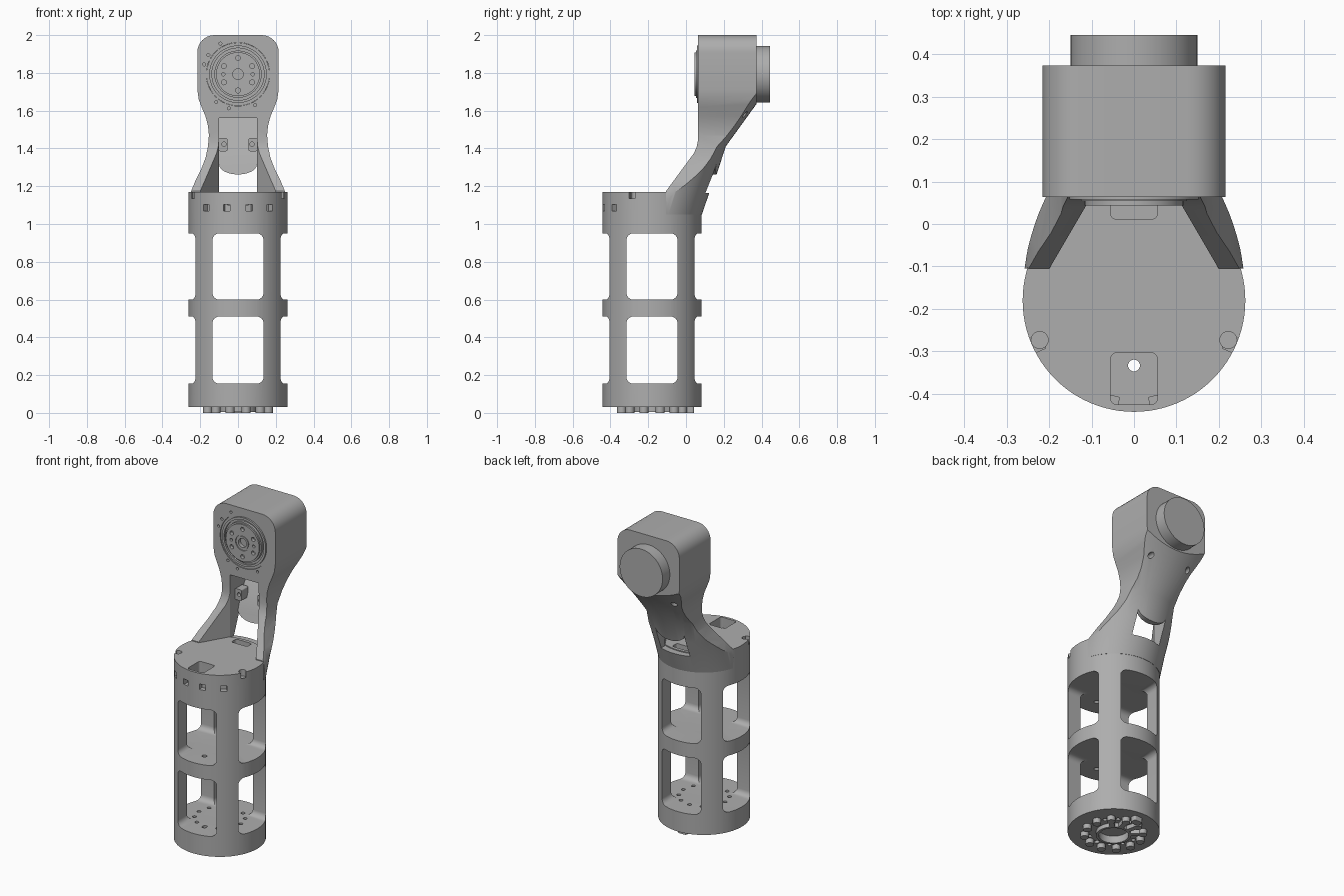
import bpy, bmesh
from math import sin, cos, pi, radians
from mathutils import Matrix, Vector

if "Cube" in bpy.data.objects:
    bpy.data.objects.remove(bpy.data.objects["Cube"])

grey = bpy.data.materials.new("machined_grey")
grey.use_nodes = True
GREY = (0.42, 0.42, 0.42, 1)
grey.diffuse_color = GREY
grey.node_tree.nodes["Principled BSDF"].inputs["Base Color"].default_value = GREY

AXIS_Y = -0.18      # centre line of the cage
HUB_Z = 1.793       # centre line of the joint
R = 0.262           # cage radius


def finish(name, bm):
    bmesh.ops.remove_doubles(bm, verts=bm.verts, dist=1e-5)
    bmesh.ops.recalc_face_normals(bm, faces=bm.faces)
    me = bpy.data.meshes.new(name)
    bm.to_mesh(me)
    bm.free()
    me.materials.append(grey)
    ob = bpy.data.objects.new(name, me)
    bpy.context.collection.objects.link(ob)
    return ob


def prism(name, pts, axis, a, b):
    """Extrude a 2D outline along an axis from a to b."""
    place = {"x": lambda u, v, t: (t, u, v),
             "y": lambda u, v, t: (u, t, v),
             "z": lambda u, v, t: (u, v, t)}[axis]
    bm = bmesh.new()
    ends = [[bm.verts.new(place(u, v, t)) for u, v in pts] for t in (a, b)]
    bm.faces.new(ends[0])
    bm.faces.new(ends[1])
    for i in range(len(pts)):
        j = (i + 1) % len(pts)
        bm.faces.new((ends[0][i], ends[0][j], ends[1][j], ends[1][i]))
    return finish(name, bm)


def rounded(u0, u1, v0, v1, r, n=6):
    """Outline of a rectangle with round corners."""
    corners = [(u1 - r, v1 - r), (u0 + r, v1 - r), (u0 + r, v0 + r), (u1 - r, v0 + r)]
    return [(cu + r * cos(pi / 2 * (k + i / n)), cv + r * sin(pi / 2 * (k + i / n)))
            for k, (cu, cv) in enumerate(corners) for i in range(n + 1)]


def disc(u, v, r, n=20):
    return [(u + r * cos(2 * pi * i / n), v + r * sin(2 * pi * i / n)) for i in range(n)]


def lathe(name, profile, matrix, steps=96):
    """Spin a closed (radius, height) outline about local z."""
    bm = bmesh.new()
    vs = [bm.verts.new((r, 0, h)) for r, h in profile]
    es = [bm.edges.new((vs[i], vs[(i + 1) % len(vs)])) for i in range(len(vs))]
    bmesh.ops.spin(bm, geom=vs + es, axis=(0, 0, 1), cent=(0, 0, 0),
                   angle=2 * pi, steps=steps)
    bm.transform(matrix)
    bmesh.ops.dissolve_degenerate(bm, edges=bm.edges, dist=1e-6)
    return finish(name, bm)


def boolean(ob, tool, op="DIFFERENCE", keep=False):
    mod = ob.modifiers.new("cut", "BOOLEAN")
    mod.operation, mod.solver, mod.object = op, "EXACT", tool
    bpy.context.view_layer.objects.active = ob
    bpy.ops.object.modifier_apply(modifier=mod.name)
    if not keep:
        bpy.data.objects.remove(tool)


def radial_box(angle, r0, r1, width, z0, z1):
    """Box pointing outward from the cage, angle measured from the front."""
    a = radians(angle)
    out, side = Vector((sin(a), -cos(a))), Vector((cos(a), sin(a)))
    c = Vector((0, AXIS_Y))
    pts = [c + out * r + side * s * width / 2
           for r, s in ((r0, -1), (r0, 1), (r1, 1), (r1, -1))]
    return prism("cutter", pts, "z", z0, z1)


# Cylindrical cage with stepped end plates
at_axis = Matrix.Translation((0, AXIS_Y, 0))
cage_profile = [(0, 0.03), (R, 0.03), (R, 1.17), (0, 1.17), (0, 1.03), (0.13, 1.03),
                (0.13, 0.985), (0.17, 0.985), (0.17, 1.01), (0.205, 1.01),
                (0.205, 0.97), (0.228, 0.97), (0.228, 0.13), (0.205, 0.13),
                (0.205, 0.10), (0.175, 0.10), (0.175, 0.08), (0.12, 0.08),
                (0.12, 0.06), (0, 0.06)]
cage = lathe("cage", cage_profile, at_axis)
W = 0.135
for z0, z1 in ((0.155, 0.51), (0.60, 0.95)):
    boolean(cage, prism("cutter", rounded(-W, W, z0, z1, 0.035), "y", -1, 1))
    boolean(cage, prism("cutter", rounded(AXIS_Y - W, AXIS_Y + W, z0, z1, 0.035), "x", -1, 1))

# Rim pits, screw notches, front slot and cable hole
for s in (-1, 1):
    for angle in (13, 40):
        boolean(cage, radial_box(s * angle, 0.23, 0.3, 0.036, 1.068, 1.103))
    boolean(cage, radial_box(s * 66, 0.235, 0.3, 0.036, 1.135, 1.2))
    boolean(cage, prism("cutter", disc(s * 0.222, -0.273, 0.02), "z", 1.13, 1.2))
boolean(cage, prism("cutter", rounded(-0.055, 0.055, -0.425, -0.303, 0.015), "z", 1.10, 1.2))
boolean(cage, prism("cutter", disc(0, -0.333, 0.014), "z", -0.1, 1.3))
# Ring of holes and central bore in the floor
for i in range(12):
    a = radians(30 * i)
    boolean(cage, prism("cutter", disc(0.145 * cos(a), AXIS_Y + 0.145 * sin(a), 0.012, 12),
                        "z", 0, 0.2))
boolean(cage, prism("cutter", disc(0, AXIS_Y, 0.085, 48), "z", 0.02, 0.05))

# Foot flange: ring, lugs and spokes
lathe("foot_ring", [(0.085, 0.005), (0.1, 0.005), (0.1, 0.035), (0.085, 0.035)], at_axis, 48)
for i in range(12):
    a = radians(15 + 30 * i)
    prism("foot_lug", disc(0.166 * cos(a), AXIS_Y + 0.166 * sin(a), 0.024, 16), "z", 0, 0.035)
for angle in (135, 165, 195, 225):
    radial_box(angle, 0.095, 0.16, 0.03, 0.004, 0.035).name = "foot_spoke"
prism("foot_tab", rounded(-0.03, 0.03, 0.0, 0.043, 0.012), "z", 0, 0.035)

# Arm: rounded sweep from the cage, trimmed by the front and side outlines
rings = [(1.05, 0.084, 0.262), (1.17, 0.125, 0.262), (1.27, 0.165, 0.265),
         (1.41, 0.21, 0.3), (1.635, 0.373, 0.5), (1.75, 0.46, 0.6), (2.1, 0.6, 0.7)]
bm = bmesh.new()
N = 96
loops = [[bm.verts.new((u, v, z)) for u, v in disc(0, back - r, r, N)] for z, back, r in rings]
for lo, hi in zip(loops, loops[1:]):
    for i in range(N):
        j = (i + 1) % N
        bm.faces.new((lo[i], lo[j], hi[j], hi[i]))
bm.faces.new(loops[0])
bm.faces.new(loops[-1])
arm = finish("arm", bm)

half = [(0.27, 1.0), (0.261, 1.1), (0.25, 1.17), (0.225, 1.23), (0.195, 1.29), (0.172, 1.35),
        (0.159, 1.41), (0.154, 1.47), (0.159, 1.52), (0.172, 1.57), (0.193, 1.62),
        (0.208, 1.66), (0.215, 1.71)]
half += [(0.125 + 0.09 * cos(pi / 16 * i), 1.91 + 0.09 * sin(pi / 16 * i)) for i in range(9)]
outline = half + [(-x, z) for x, z in reversed(half)]
boolean(arm, prism("cutter", outline, "y", -1, 1), "INTERSECT")
side = [(0.373, 2.1), (0.063, 2.1), (0.063, 1.44), (0.057, 1.41), (0.042, 1.375),
        (-0.105, 1.175), (-0.105, 1.0), (0.373, 1.0)]
boolean(arm, prism("cutter", side, "x", -1, 1), "INTERSECT")

# Channel between the legs, and the opening under the back panel
pocket = [(-0.4, 1.165), (0.085, 1.165), (0.13, 1.27), (0.175, 1.41), (0.27, 1.56), (-0.4, 1.56)]
boolean(arm, prism("cutter", pocket, "x", -0.1, 0.1))
flare = [(-0.205, -0.115), (0.205, -0.115), (0.1, 0.065), (-0.1, 0.065)]
boolean(arm, prism("cutter", flare, "z", 1.165, 1.5))
arch = [(-0.1, 1.164), (0.1, 1.164)]
arch += [(0.1 * cos(pi * i / 12), 1.315 - 0.053 * sin(pi * i / 12)) for i in range(13)]
boolean(arm, prism("cutter", arch, "y", -0.5, 0.5))

# Rear slot through the cage top and arm root
rear_slot = prism("cutter", rounded(-0.055, 0.055, 0.012, 0.06, 0.012), "z", 1.10, 1.3)
boolean(cage, rear_slot, keep=True)
boolean(arm, rear_slot)

# Seat for the joint, small pits around it and screw holes behind
boolean(arm, prism("cutter", disc(0, HUB_Z, 0.168, 72), "y", -0.1, 0.085))
for angle in (120, 147, 164, 232, 255, 299):
    a = radians(angle)
    boolean(arm, prism("cutter", disc(0.187 * cos(a), HUB_Z + 0.187 * sin(a), 0.008, 12),
                       "y", 0, 0.08))
for s in (-1, 1):
    boolean(arm, prism("cutter", disc(s * 0.135, 1.58, 0.016, 16), "y", 0.26, 0.5))
    # Screw tabs inside the channel
    tab = prism("channel_tab", rounded(s * 0.079 - 0.023, s * 0.079 + 0.023, 1.385, 1.455, 0.008),
                "y", 0.115, 0.18)
    boolean(tab, prism("cutter", disc(s * 0.074, 1.422, 0.012, 16), "y", 0.1, 0.14))

# Output hub on the front of the joint
to_front = Matrix.Translation((0, 0.09, HUB_Z)) @ Matrix.Rotation(radians(90), 4, "X")
hub = lathe("output_hub", [(0, 0), (0.167, 0), (0.167, 0.022), (0.152, 0.022), (0.152, 0.032),
                           (0.138, 0.032), (0.138, 0.02), (0.125, 0.02), (0.125, 0.036),
                           (0.116, 0.036), (0.116, 0.046), (0.048, 0.046), (0.048, 0.04),
                           (0.04, 0.04), (0.04, 0.046), (0.028, 0.046), (0.028, 0.025),
                           (0, 0.025)], to_front)
for i in range(6):
    a = radians(30 + 60 * i)
    boolean(hub, prism("cutter", disc(0.086 * cos(a), HUB_Z + 0.086 * sin(a), 0.013, 16),
                       "y", 0, 0.065))
for s in (-1, 1):
    boolean(hub, prism("cutter", disc(s * 0.078, HUB_Z, 0.009, 12), "y", 0, 0.06))

# Motor cover on the back of the joint
prism("motor_cover", disc(0, HUB_Z, 0.149, 96), "y", 0.35, 0.445)

# Smooth round surfaces, keep machined edges crisp
bpy.ops.object.select_all(action="DESELECT")
for ob in bpy.context.collection.objects:
    if ob.type == "MESH" and grey.name in ob.data.materials:
        ob.select_set(True)
        bpy.context.view_layer.objects.active = ob
bpy.ops.object.shade_smooth_by_angle(angle=radians(25))
